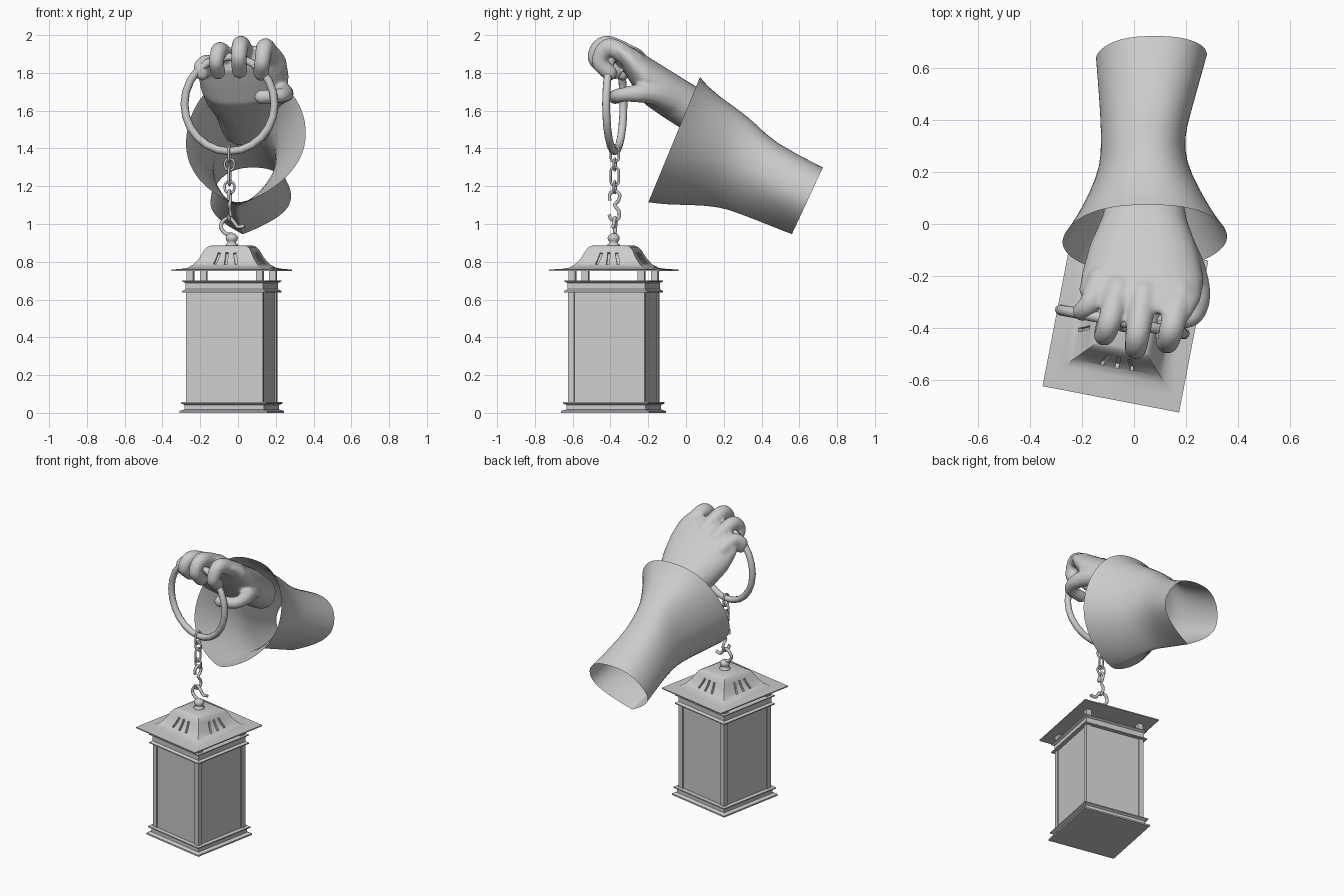
import bpy, bmesh, math
from math import sin, cos, pi
from mathutils import Vector, Matrix

if "Cube" in bpy.data.objects:
    bpy.data.objects.remove(bpy.data.objects["Cube"])

AX = (-0.033, -0.383, 0.0)     # lantern axis
YAW = math.radians(-10.9)      # lantern and ring are turned a little


def make(name, bm, loc=(0, 0, 0), yaw=0.0, smooth=False):
    bmesh.ops.recalc_face_normals(bm, faces=bm.faces[:])
    me = bpy.data.meshes.new(name)
    bm.to_mesh(me)
    bm.free()
    if smooth:
        me.shade_smooth()
    ob = bpy.data.objects.new(name, me)
    bpy.context.collection.objects.link(ob)
    ob.location = loc
    ob.rotation_euler = (0, 0, yaw)
    return ob


def loft(bm, rings, cap=True):
    vs = [[bm.verts.new(p) for p in r] for r in rings]
    n = len(vs[0])
    for a, b in zip(vs, vs[1:]):
        for i in range(n):
            j = (i + 1) % n
            bm.faces.new((a[i], a[j], b[j], b[i]))
    if cap:
        bm.faces.new(vs[0])
        bm.faces.new(vs[-1])


def square_stack(name, profile):
    """Stack of rectangular outlines given as (half x, half y, z)."""
    bm = bmesh.new()
    loft(bm, [[(-w, -d, z), (w, -d, z), (w, d, z), (-w, d, z)] for w, d, z in profile])
    return make(name, bm, AX, YAW)


def box(bm, size, mat):
    bmesh.ops.create_cube(bm, size=1, matrix=mat @ Matrix.Diagonal((*size, 1)))


def spline(pts, n=6):
    """Smooth path through the points."""
    p = [Vector(q) for q in pts]
    p = [2 * p[0] - p[1]] + p + [2 * p[-1] - p[-2]]
    out = []
    for a, b, c, d in zip(p, p[1:], p[2:], p[3:]):
        for k in range(n):
            t = k / n
            out.append(0.5 * (2 * b + (c - a) * t + (2 * a - 5 * b + 4 * c - d) * t * t
                              + (3 * b - a - 3 * c + d) * t ** 3))
    return out + [p[-2]]


def tube(name, pts, r, cyclic=False, loc=(0, 0, 0), yaw=0.0, res=2):
    cu = bpy.data.curves.new(name, 'CURVE')
    cu.dimensions = '3D'
    cu.bevel_depth = r
    cu.bevel_resolution = res
    cu.use_fill_caps = True
    sp = cu.splines.new('POLY')
    sp.points.add(len(pts) - 1)
    for q, v in zip(sp.points, pts):
        q.co = (*v, 1)
    sp.use_cyclic_u = cyclic
    ob = bpy.data.objects.new(name, cu)
    bpy.context.collection.objects.link(ob)
    ob.location = loc
    ob.rotation_euler = (0, 0, yaw)
    bpy.ops.object.select_all(action='DESELECT')
    ob.select_set(True)
    bpy.context.view_layer.objects.active = ob
    bpy.ops.object.convert(target='MESH')
    bpy.context.object.data.shade_smooth()


# Lantern base, top trim and glass
square_stack("lantern_base", [(.237, .237, 0), (.237, .237, .01), (.214, .214, .018),
                              (.214, .214, .042), (.23, .23, .05), (.23, .23, .057), (.2, .2, .057)])
square_stack("lantern_top_trim", [(.2, .2, .638), (.224, .224, .638), (.224, .224, .645), (.209, .209, .655),
                                  (.209, .209, .688), (.224, .224, .696), (.224, .224, .702)])
square_stack("lantern_glass", [(.2, .2, .05), (.2, .2, .645)])

# Corner posts and the short posts under the roof
bm = bmesh.new()
for sx in (-1, 1):
    for sy in (-1, 1):
        box(bm, (.034, .034, .59), Matrix.Translation((sx * .19, sy * .19, .345)))
        box(bm, (.036, .036, .07), Matrix.Translation((sx * .187, sy * .187, .73)))
make("lantern_posts", bm, AX, YAW)

# Roof with three fanned vent slots per side
roof = square_stack("lantern_roof", [(.268, .298, .752), (.268, .298, .759), (.23, .24, .762), (.2, .205, .768),
                                     (.172, .175, .786), (.146, .148, .82), (.126, .127, .86),
                                     (.112, .112, .878), (.092, .092, .887)])
roof.data.shade_smooth()
roof.data.set_sharp_from_angle(angle=math.radians(32))
bm = bmesh.new()
for side in range(4):
    for k in (-1, 0, 1):
        m = (Matrix.Rotation(side * pi / 2, 4, 'Z') @ Matrix.Translation((k * .05, -.15, .815))
             @ Matrix.Rotation(math.radians(-28), 4, 'X') @ Matrix.Rotation(math.radians(-14 * k), 4, 'Y'))
        box(bm, (.014, .024, .075), m)
cutter = make("vent_cutter", bm, AX, YAW)
cutter.hide_render = True
cutter.hide_set(True)
mod = roof.modifiers.new("vents", 'BOOLEAN')
mod.operation = 'DIFFERENCE'
mod.solver = 'EXACT'
mod.object = cutter

# Turned finial
bm = bmesh.new()
prof = [(.034, .884), (.034, .892), (.024, .897), (.022, .905), (.03, .914), (.033, .926), (.029, .938), (.018, .947),
        (.006, .951)]
loft(bm, [[(r * cos(i * pi / 8), r * sin(i * pi / 8), z) for i in range(16)] for r, z in prof])
make("finial", bm, AX, YAW, True)

# Open bail, S hook and chain links
CH = (-.045, -.377, 0)
bail = [(.02, 0, .943), (-.02, -.004, .95), (-.046, -.006, .985), (-.03, 0, 1.02), (0, 0, 1.032),
        (.024, 0, 1.01), (.045, .003, .985), (.08, .005, .99)]
tube("bail_hook", spline(bail), .01, loc=CH, yaw=YAW)
s_hook = [(-.028, 1.125), (-.026, 1.158), (0, 1.176), (.026, 1.155), (.018, 1.122), (0, 1.1), (.022, 1.068),
          (.022, 1.035), (0, 1.018), (-.022, 1.03), (-.03, 1.05)]
tube("s_hook", spline([(0, y, z) for y, z in s_hook]), .009, loc=CH, yaw=YAW)
links = [(1.372, .042, 1), (1.315, .031, 0), (1.253, .048, 1), (1.195, .031, 0)]
for i, (z, h, sideways) in enumerate(links):
    w = .022 if sideways else .026
    pts = []
    for k in range(16):
        a = (k + .5) * pi / 8
        u, v = w * cos(a), w * sin(a) + math.copysign(h - w, sin(a))
        pts.append((0, u, z + v) if sideways else (u, 0, z + v))
    tube("chain_link_%d" % (i + 1), pts, .0065, True, CH, YAW)

# Carrying ring
tube("carry_ring", [(.243 * cos(k * pi / 12), 0, 1.635 + .25 * sin(k * pi / 12)) for k in range(24)],
     .021, True, CH, YAW, 3)

# Hand: lofted palm and wrist, fingers from spheres along paths, fused by remesh
bm = bmesh.new()
palm = [((.21, 1.60), (.13, 1.41), .045, .13), ((.06, 1.725), (-.03, 1.51), .04, .165),
        ((-.06, 1.80), (-.13, 1.575), .037, .21), ((-.18, 1.875), (-.22, 1.64), .035, .235),
        ((-.265, 1.928), (-.285, 1.74), .022, .235), ((-.33, 1.94), (-.34, 1.83), .015, .205)]
rings = []
for i, (t, b, cx, w) in enumerate(palm):
    ring = []
    for k in range(24):
        a = k * pi / 12
        s = .5 - .5 * cos(a)
        u = math.copysign(abs(sin(a)) ** .8, sin(a))
        tilt = .04 * i / 5
        ring.append((cx + w * u, t[0] + (b[0] - t[0]) * s - .6 * tilt * u,
                     t[1] + (b[1] - t[1]) * s + tilt * (u - .15)))
    rings.append(ring)
loft(bm, rings)
digits = [  # path and start/end radius
    ([(.18, -.27, 1.86), (.145, -.405, 1.937), (.128, -.458, 1.86), (.122, -.405, 1.80)], .056, .044),
    ([(.04, -.27, 1.88), (.015, -.42, 1.95), (.006, -.48, 1.885), (.008, -.42, 1.812)], .056, .044),
    ([(-.06, -.25, 1.86), (-.095, -.38, 1.92), (-.115, -.43, 1.865), (-.106, -.38, 1.805)], .053, .042),
    ([(-.13, -.21, 1.81), (-.165, -.30, 1.855), (-.2, -.335, 1.83), (-.19, -.335, 1.795)], .05, .038),
    ([(.15, -.06, 1.65), (.215, -.17, 1.69), (.25, -.28, 1.69), (.225, -.355, 1.68), (.125, -.375, 1.672)], .075, .04)]
for path, r0, r1 in digits:
    pts = spline(path, 7)
    for i, p in enumerate(pts):
        f = min(1, 1.6 * i / (len(pts) - 1))
        bmesh.ops.create_icosphere(bm, subdivisions=2, radius=r0 + (r1 - r0) * f, matrix=Matrix.Translation(p))
hand = make("hand", bm)
mod = hand.modifiers.new("fuse", 'REMESH')
mod.mode = 'VOXEL'
mod.voxel_size = .011
mod.use_smooth_shade = True
mod = hand.modifiers.new("soften", 'SMOOTH')
mod.factor = .5
mod.iterations = 6

# Sleeve: open sheet with pear-shaped sections from flared cuff to arm end
sections = [((.075, 1.78), (-.2, 1.113), .043, .318), ((.11, 1.735), (-.1, 1.10), .042, .272),
            ((.2, 1.66), (.03, 1.10), .04, .212), ((.28, 1.605), (.18, 1.09), .037, .163),
            ((.375, 1.53), (.28, 1.055), .034, .16), ((.46, 1.435), (.37, 1.02), .045, .172),
            ((.725, 1.30), (.56, .945), .068, .214)]
rings = []
for i, (t, b, cx, w) in enumerate(sections):
    ring = []
    for k in range(32):
        a = k * pi / 16
        s = .5 - .5 * cos(a)
        u = math.copysign(abs(sin(a)) ** (.82 if s < .5 else 1.35 + .13 * i), sin(a))
        ring.append((cx - .055 * s * s + .012 + w * u, t[0] + (b[0] - t[0]) * s, t[1] + (b[1] - t[1]) * s))
    rings.append(ring)
bm = bmesh.new()
loft(bm, rings, cap=False)
sleeve = make("sleeve", bm, smooth=True)
sleeve.modifiers.new("smooth", 'SUBSURF').levels = 1
sleeve.modifiers["smooth"].render_levels = 1
